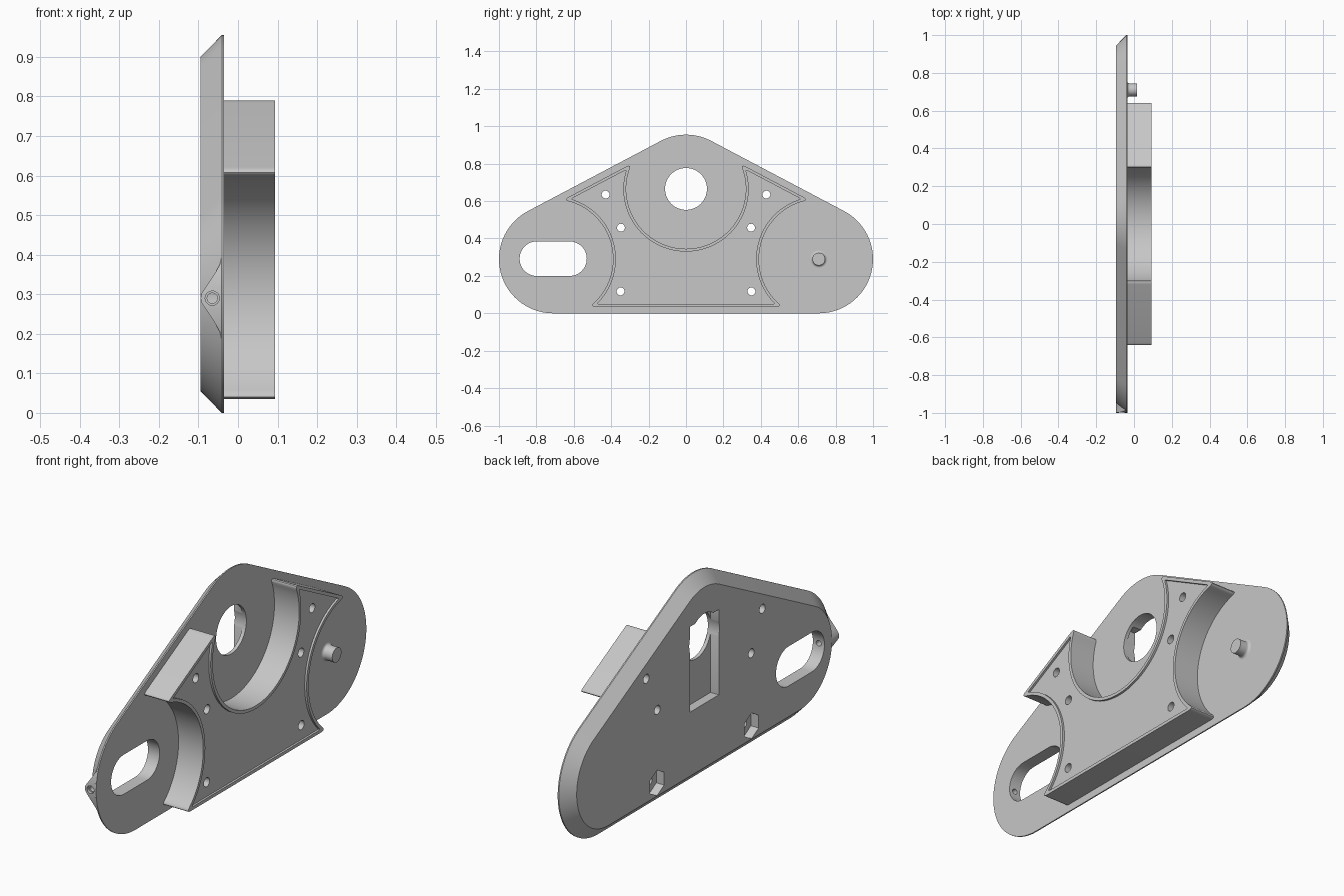
import bpy
import bmesh
from math import sin, cos, pi, sqrt, atan2
from mathutils import Vector

if "Cube" in bpy.data.objects:
    bpy.data.objects.remove(bpy.data.objects["Cube"], do_unlink=True)

grey = bpy.data.materials.new("light_grey")
grey.use_nodes = True
colour = (0.57, 0.57, 0.57, 1)
grey.diffuse_color = colour
grey.node_tree.nodes["Principled BSDF"].inputs["Base Color"].default_value = colour

BACK, LIP, FACE, TOP = -0.095, -0.041, -0.035, 0.093
END, APEX = Vector((0.71, 0.29)), Vector((0, 0.665))   # corner centres in (y, z)


def arc(centre, r, a0, a1, n=24):
    return [Vector((centre[0] + r * cos(a0 + (a1 - a0) * i / n),
                    centre[1] + r * sin(a0 + (a1 - a0) * i / n))) for i in range(n + 1)]


def mirror(pts):
    return [Vector((-p.x, p.y)) for p in reversed(pts)]


def loft(name, sections, along_y=False):
    """Join equal-length outlines, each given as (position, points), into a solid."""
    bm = bmesh.new()
    rings = []
    for d, pts in sections:
        rings.append([bm.verts.new((p[0], d, p[1]) if along_y else (d, p[0], p[1])) for p in pts])
    n = len(rings[0])
    for a, b in zip(rings, rings[1:]):
        for i in range(n):
            bm.faces.new((a[i], a[(i + 1) % n], b[(i + 1) % n], b[i]))
    bm.faces.new(rings[0])
    bm.faces.new(rings[-1])
    bmesh.ops.recalc_face_normals(bm, faces=bm.faces)
    mesh = bpy.data.meshes.new(name)
    bm.to_mesh(mesh)
    bm.free()
    mesh.materials.append(grey)
    obj = bpy.data.objects.new(name, mesh)
    bpy.context.collection.objects.link(obj)
    return obj


def boolean(targets, tool, operation="DIFFERENCE"):
    """Apply the tool to every target, then remove the tool."""
    for obj in targets:
        mod = obj.modifiers.new("cut", "BOOLEAN")
        mod.operation, mod.object, mod.solver = operation, tool, "MANIFOLD"
        with bpy.context.temp_override(object=obj, active_object=obj):
            bpy.ops.object.modifier_apply(modifier=mod.name)
    bpy.data.objects.remove(tool, do_unlink=True)


def cut(pts, x0, x1, *targets):
    boolean(targets, loft("cutter", [(x0, pts), (x1, pts)]))


# Plate: rounded triangle with its back edge chamfered
slope = atan2(END.x, APEX.y - END.y)      # angle of the slanted edge's normal


def outline(r):
    right = arc(END, r, -pi / 2, slope, 30)
    top = arc(APEX, r, slope, pi - slope, 20)
    return right + top + mirror(right)


plate = loft("base_plate", [(BACK, outline(0.235)), (LIP, outline(0.29)), (FACE, outline(0.29))])

# Flared boss on the end of the plate
half = [(0.11, -0.04), (0.085, -0.046), (0.06, -0.06), (0.03, -0.08), (0.012, -0.092)]
bell = ([(-0.037, END.y - 0.11)] + [(x, END.y - h) for h, x in half] + [(-0.0945, END.y)]
        + [(x, END.y + h) for h, x in reversed(half)] + [(-0.037, END.y + 0.11)])
boss = loft("end_boss", [(-1.1, bell), (-0.92, bell)], along_y=True)
limit = loft("boss_limit", [(-0.2, outline(0.2895)), (0.1, outline(0.2895))])
boolean([boss], limit, "INTERSECT")
boolean([plate], boss, "UNION")

# Raised block: scalloped around the three corner centres
normal = Vector((cos(slope), sin(slope)))
along = Vector((-normal.y, normal.x))


def angle_of(p, c):
    return atan2(p.y - c.y, p.x - c.x) % (2 * pi)


def rounded(before, corner, after, size):
    a = corner + (before - corner).normalized() * size
    b = corner + (after - corner).normalized() * size
    return [a * (1 - t) ** 2 + corner * 2 * t * (1 - t) + b * t * t
            for t in (i / 6 for i in range(7))]


def scalloped(inset, size):
    """Block outline, moved inwards by inset, with softened tips."""
    r, edge, foot = 0.32 + inset, 0.255 - inset, 0.035 + inset
    reach = sqrt(r * r - edge * edge)
    low_tip = END + normal * edge + along * reach
    high_tip = APEX + normal * edge - along * reach
    foot_tip = Vector((END.x - sqrt(r * r - (END.y - foot) ** 2), foot))
    trim = 1.3 * size / r
    side = arc(END, r, angle_of(foot_tip, END) - trim, angle_of(low_tip, END) + trim, 32)
    scoop = arc(APEX, r, angle_of(high_tip, APEX) - trim, -pi / 2, 32)
    pts = (rounded(Vector((0, foot)), foot_tip, side[0], size) + side
           + rounded(side[-1], low_tip, high_tip, size)
           + rounded(low_tip, high_tip, scoop[0], size) + scoop)
    return pts + mirror(pts[:-1])


body = scalloped(0, 0.035)
block = loft("raised_block", [(FACE - 0.002, body), (TOP, body)])
cut(scalloped(0.015, 0.012), TOP - 0.01, 0.2, block)   # shallow recess leaving a rim


# Openings
def circle(c, r, n=32, start=0):
    return arc(c, r, start, start + 2 * pi, n)[:-1]


cut(circle(APEX, 0.112, 64), -0.2, 0.2, plate)
window = [(-0.107, 0.355), (0.107, 0.355), (0.107, 0.755), (-0.107, 0.755)]
cut(window, -0.2, -0.052, plate)
slot = (arc((-0.623, 0.292), 0.0925, -pi / 2, pi / 2)
        + arc((-0.797, 0.292), 0.0925, pi / 2, 3 * pi / 2))
cut(slot, -0.2, 0.2, plate)
for s in (-1, 1):
    for y, z in ((0.43, 0.635), (0.348, 0.458), (0.35, 0.117)):
        cut(circle((s * y, z), 0.021, 24), -0.2, 0.2, plate, block)
    # hexagonal nut recess behind each lower hole
    cut(circle((s * 0.35, 0.117), 0.06, 6, pi / 2), -0.2, -0.055, plate)

# Bore through the end boss into the slot
for r, y1 in ((0.013, -0.8), (0.018, -0.985)):
    ring = circle((-0.065, END.y), r, 24)
    boolean([plate], loft("bore_cutter", [(-1.1, ring), (y1, ring)], along_y=True))

# Peg with flared foot
flare = [(FACE + 0.013 * (1 - cos(a)), 0.047 - 0.013 * sin(a))
         for a in (i * pi / 16 for i in range(9))]
peg = loft("peg", [(x, circle(END, r)) for x, r in flare + [(0.015, 0.034)]])

# Smooth curves, crisp edges
bpy.ops.object.select_all(action="DESELECT")
for obj in (plate, block, peg):
    obj.select_set(True)
bpy.context.view_layer.objects.active = plate
bpy.ops.object.shade_smooth_by_angle(angle=pi / 6)
